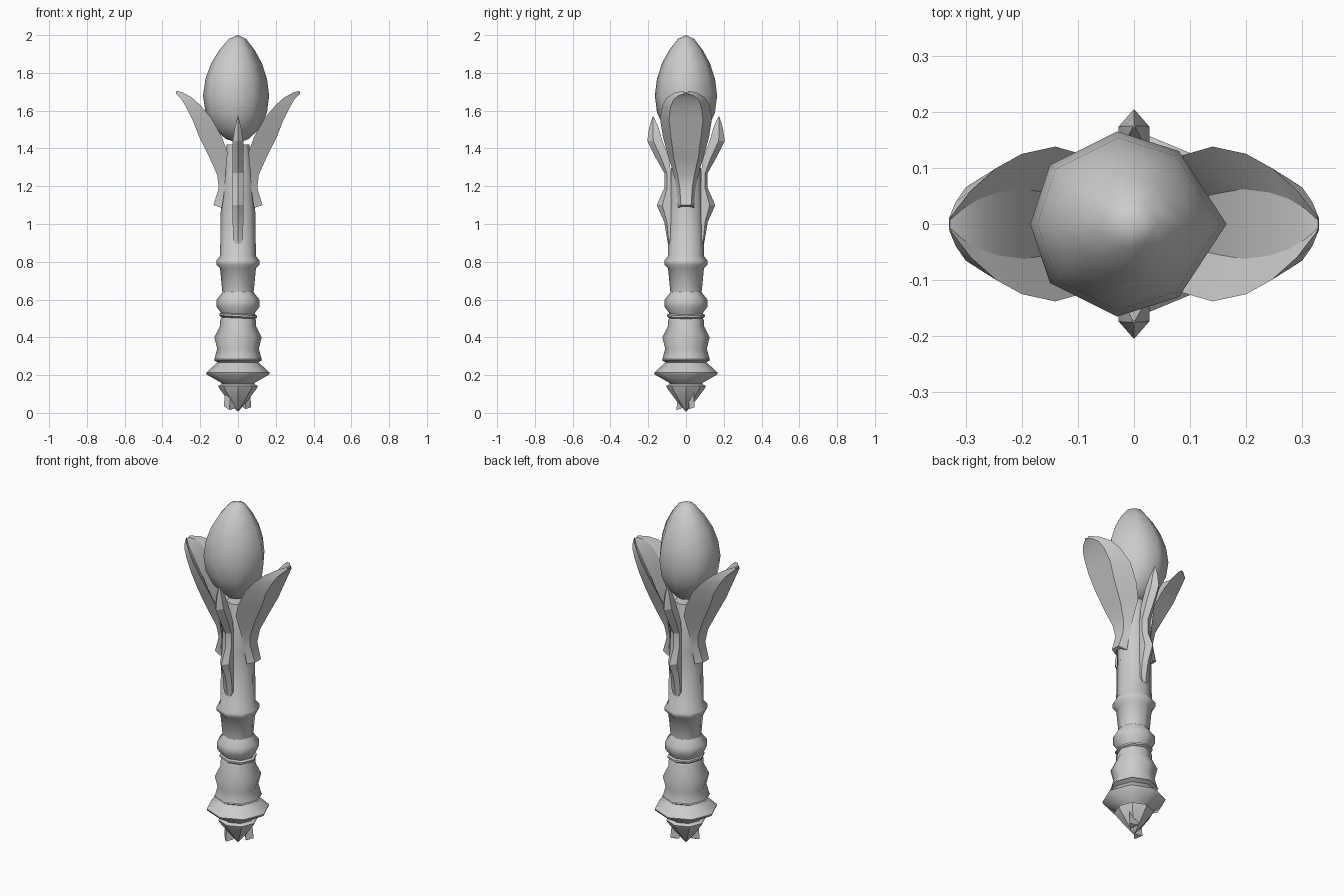
import bpy, bmesh, math
from mathutils import Matrix, Vector

if "Cube" in bpy.data.objects:
    bpy.data.objects.remove(bpy.data.objects["Cube"], do_unlink=True)

grey = bpy.data.materials.new("stone_grey")
grey.use_nodes = True
grey.diffuse_color = (0.6, 0.6, 0.6, 1)
grey.node_tree.nodes["Principled BSDF"].inputs["Base Color"].default_value = (0.6, 0.6, 0.6, 1)


def loft(name, rings, angle=None, matrix=None):
    """Skin a stack of equal-sized closed rings, cap both ends."""
    bm = bmesh.new()
    rows = [[bm.verts.new(p) for p in ring] for ring in rings]
    n = len(rows[0])
    for a, b in zip(rows, rows[1:]):
        for i in range(n):
            j = (i + 1) % n
            bm.faces.new((a[i], a[j], b[j], b[i]))
    bm.faces.new(rows[0])
    bm.faces.new(rows[-1])
    bmesh.ops.remove_doubles(bm, verts=bm.verts, dist=0.0005)
    bmesh.ops.recalc_face_normals(bm, faces=bm.faces)
    if matrix:
        bm.transform(matrix)
    mesh = bpy.data.meshes.new(name)
    bm.to_mesh(mesh)
    bm.free()
    mesh.materials.append(grey)
    obj = bpy.data.objects.new(name, mesh)
    bpy.context.collection.objects.link(obj)
    if angle:
        bpy.ops.object.select_all(action='DESELECT')
        obj.select_set(True)
        bpy.context.view_layer.objects.active = obj
        bpy.ops.object.shade_smooth_by_angle(angle=math.radians(angle))
    return obj


def lathe(name, profile, sides=8, angle=50, matrix=None):
    turns = [2 * math.pi * i / sides for i in range(sides)]
    rings = [[(r * math.cos(t), r * math.sin(t), z) for t in turns] for r, z in profile]
    return loft(name, rings, angle, matrix)


def half_turn(i):
    return Matrix.Rotation(math.pi * i, 4, 'Z')


# Handle: plain upper shaft with collar, then turned mouldings
lathe("upper_shaft", [(0.06, 1.42), (0.085, 1.25), (0.09, 1.15), (0.095, 0.83),
                      (0.115, 0.805), (0.115, 0.785), (0.095, 0.765), (0.083, 0.64)])
lathe("round_moulding", [(0.08, 0.65), (0.085, 0.635), (0.113, 0.6), (0.113, 0.56),
                         (0.09, 0.53), (0.085, 0.5)])
lathe("tilted_ring", [(0.08, 0.53), (0.1, 0.52), (0.1, 0.51), (0.08, 0.495)],
      matrix=Matrix.Translation((0, 0, 0.5)) @ Matrix.Rotation(0.06, 4, 'Y')
      @ Matrix.Translation((0, 0, -0.5)))
lathe("lower_grip", [(0.085, 0.51), (0.095, 0.49), (0.095, 0.46), (0.125, 0.4),
                     (0.11, 0.34), (0.125, 0.285), (0.1, 0.28)])
lathe("base_flange", [(0.1, 0.3), (0.13, 0.28), (0.108, 0.268), (0.168, 0.213),
                      (0.165, 0.203), (0.09, 0.16), (0.07, 0.13)])

# Pointed pommel with broken shards around it
lathe("pommel_gem", [(0.08, 0.155), (0.105, 0.143), (0.1, 0.13), (0.055, 0.07), (0, 0.005)],
      angle=25)
for i, (x, y, z) in enumerate([(-0.045, -0.02, 0.015), (0.04, 0.045, 0.02)]):
    size = 0.03
    tip = [Vector((x - size, y, z + 0.02)), Vector((x, y - size, z)), Vector((x + size, y, z + 0.01))]
    top = [Vector((v.x * 0.9, v.y * 0.9, 0.12)) for v in tip]
    loft(f"pommel_shard_{i + 1}", [tip, top])

# Bud: slightly irregular eight-sided egg
outline = [(0.165, 0), (0.08, 0.13), (-0.03, 0.165), (-0.15, 0.105),
           (-0.185, 0), (-0.15, -0.105), (-0.03, -0.165), (0.08, -0.13)]
bud_profile = [(0, 1.43), (0.35, 1.45), (0.72, 1.51), (0.93, 1.59), (1, 1.68),
               (0.93, 1.77), (0.77, 1.85), (0.54, 1.92), (0.26, 1.98), (0, 2.0)]
loft("bud", [[(x * s, y * s, z) for x, y in outline] for s, z in bud_profile], 80)

# Two wide petals: edge x, edge z, half width, outer panel x, outer panel z
petal_rows = [(0.085, 1.085, 0.042, 0.13, 1.1), (0.07, 1.19, 0.05, 0.102, 1.19),
              (0.065, 1.27, 0.068, 0.11, 1.26), (0.055, 1.38, 0.1, 0.15, 1.35),
              (0.085, 1.46, 0.122, 0.205, 1.46), (0.14, 1.56, 0.138, 0.24, 1.55),
              (0.2, 1.63, 0.125, 0.275, 1.62), (0.245, 1.67, 0.1, 0.3, 1.66),
              (0.29, 1.695, 0.06, 0.318, 1.68), (0.325, 1.705, 0.015, 0.33, 1.69)]
petal = []
for xe, ze, w, xo, zo in petal_rows:
    xm, zm = xe + 0.55 * (xo - xe), ze + 0.55 * (zo - ze)
    petal.append([(xo, -0.65 * w, zo), (xo, 0.65 * w, zo), (xe, w, ze),
                  (xm, 0.45 * w, zm), (xm, -0.45 * w, zm), (xe, -w, ze)])
for i, side in enumerate(("left", "right")):
    loft(f"{side}_petal", petal, 28, half_turn(i))

# Narrow ridged sepals, front and back: inner depth, ridge depth, height, half width
sepal_rows = [(0.085, 0.095, 0.895, 0.014), (0.08, 0.1, 0.92, 0.027),
              (0.08, 0.115, 1.01, 0.028), (0.08, 0.155, 1.1, 0.028),
              (0.08, 0.115, 1.19, 0.028), (0.08, 0.115, 1.27, 0.028),
              (0.09, 0.16, 1.35, 0.028), (0.125, 0.205, 1.44, 0.028),
              (0.145, 0.195, 1.51, 0.017), (0.172, 0.176, 1.57, 0.002)]
sepal = [[(-w, -yi, z), (-w, -yi - 0.6 * (yo - yi), z), (0, -yo, z),
          (w, -yi - 0.6 * (yo - yi), z), (w, -yi, z)] for yi, yo, z, w in sepal_rows]
for i, side in enumerate(("front", "back")):
    loft(f"{side}_sepal", sepal, 20, half_turn(i))
